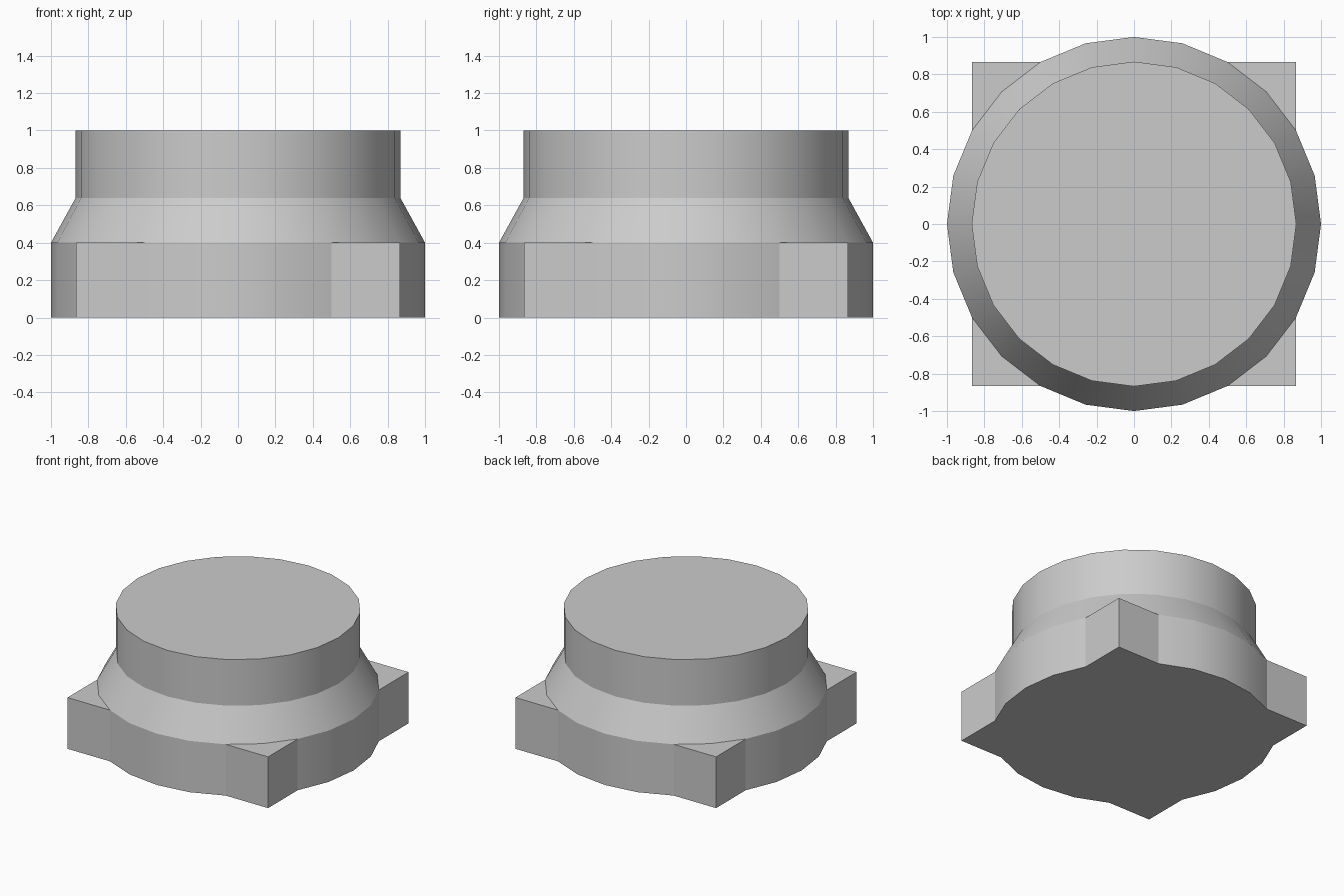
import bpy
import bmesh
from math import cos, sin, radians

if "Cube" in bpy.data.objects:
    bpy.data.objects.remove(bpy.data.objects["Cube"])

SIDES = 24
STEP = 360 / SIDES
CORNER = cos(radians(30))   # half width of the square plinth

bm = bmesh.new()


def ring(radius, z):
    return [bm.verts.new((radius * cos(radians(i * STEP)),
                          radius * sin(radians(i * STEP)), z))
            for i in range(SIDES)]


def bridge(lower, upper):
    for i in range(SIDES):
        j = (i + 1) % SIDES
        bm.faces.new((lower[i], lower[j], upper[j], upper[i]))


def is_corner(i):
    return i % 6 == 3


def corner_point(vert, z):
    x, y = vert.co.x, vert.co.y
    return (CORNER if x > 0 else -CORNER, CORNER if y > 0 else -CORNER, z)


# Stacked rings: base, shoulder, neck, top
base = ring(1.0, 0.0)
shoulder = ring(1.0, 0.4)
neck = ring(0.868, 0.64)
top = ring(0.868, 1.0)

# Push the diagonal points out to form the square corners of the plinth
plinth_top = list(shoulder)
for i in range(SIDES):
    if is_corner(i):
        base[i].co = corner_point(base[i], 0.0)
        plinth_top[i] = bm.verts.new(corner_point(shoulder[i], 0.4))
        # Flat ledge on top of the corner
        bm.faces.new((shoulder[i - 1], plinth_top[i], shoulder[i + 1], shoulder[i]))

# Plinth walls, sloping shoulder, upright drum
bridge(base, plinth_top)
bridge(shoulder, neck)
bridge(neck, top)

# Caps
bm.faces.new(top)
bm.faces.new(base[::-1])
bmesh.ops.recalc_face_normals(bm, faces=bm.faces)

mesh = bpy.data.meshes.new("round_pedestal")
bm.to_mesh(mesh)
bm.free()
pedestal = bpy.data.objects.new("round_pedestal", mesh)
bpy.context.collection.objects.link(pedestal)

# Smooth round walls with crisp rims
bpy.context.view_layer.objects.active = pedestal
pedestal.select_set(True)
bpy.ops.object.shade_smooth_by_angle(angle=radians(20))
